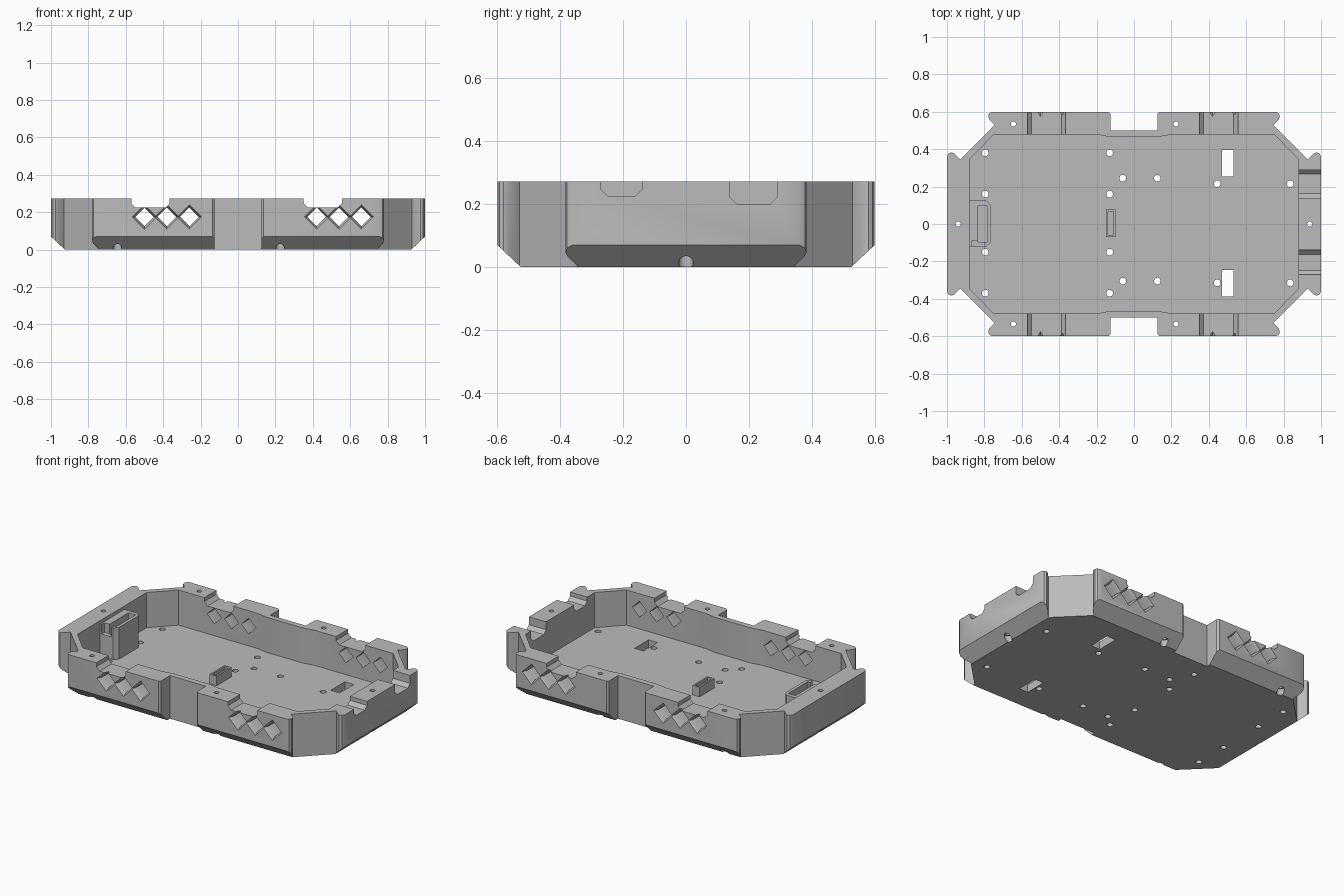
import bpy, bmesh, math
from mathutils import Matrix

cube = bpy.data.objects.get("Cube")
if cube:
    bpy.data.objects.remove(cube, do_unlink=True)

grey = bpy.data.materials.new("plain grey")
grey.use_nodes = True
grey.diffuse_color = (0.5, 0.5, 0.5, 1)
grey.node_tree.nodes["Principled BSDF"].inputs["Base Color"].default_value = (0.5, 0.5, 0.5, 1)

TOP, FLOOR = 0.272, 0.05


def add_object(name, bm):
    bmesh.ops.recalc_face_normals(bm, faces=bm.faces[:])
    mesh = bpy.data.meshes.new(name)
    bm.to_mesh(mesh)
    bm.free()
    mesh.materials.append(grey)
    obj = bpy.data.objects.new(name, mesh)
    bpy.context.collection.objects.link(obj)
    return obj


def loft(bm, rings):
    """Skin a list of equal-length rings and cap both ends."""
    loops = [[bm.verts.new(p) for p in ring] for ring in rings]
    n = len(loops[0])
    for a, b in zip(loops, loops[1:]):
        for i in range(n):
            bm.faces.new((a[i], a[(i + 1) % n], b[(i + 1) % n], b[i]))
    bm.faces.new(loops[0][::-1])
    bm.faces.new(loops[-1])


def upright(bm, pts, z0, z1):
    loft(bm, [[(x, y, z) for x, y in pts] for z in (z0, z1)])


def box(bm, x0, x1, y0, y1, z0, z1):
    upright(bm, [(x0, y0), (x1, y0), (x1, y1), (x0, y1)], z0, z1)


def drill(bm, x, y, r, z0, z1):
    ring = [(x + r * math.cos(math.tau * i / 20), y + r * math.sin(math.tau * i / 20))
            for i in range(20)]
    upright(bm, ring, z0, z1)


def mirror_quarter(q):
    half = q + [(x, -y) for x, y in reversed(q)]
    return half + [(-x, y) for x, y in reversed(half)]


def cut(target, bm):
    cutter = add_object("cutter", bm)
    cutter.hide_render = True
    mod = target.modifiers.new("cut", "BOOLEAN")
    mod.operation, mod.solver, mod.object = "DIFFERENCE", "EXACT", cutter
    bpy.ops.object.select_all(action="DESELECT")
    bpy.context.view_layer.objects.active = target
    target.select_set(True)
    bpy.ops.object.modifier_apply(modifier=mod.name)
    bpy.data.objects.remove(cutter, do_unlink=True)


# Outer body outline, with waist recesses and flared corner tips
outer = [(0.125, 0.5), (0.125, 0.588), (0.137, 0.6), (0.755, 0.6), (0.772, 0.594),
         (0.78, 0.58), (0.775, 0.56), (0.745, 0.53), (0.93, 0.345), (0.962, 0.377),
         (0.975, 0.383), (0.99, 0.378), (1.0, 0.362)]
bm = bmesh.new()
upright(bm, mirror_quarter(outer), 0, TOP)
tray = add_object("tray_body", bm)

# Inner cavity
inner = [(0.125, 0.465), (0.2, 0.478), (0.75, 0.478), (0.88, 0.345)]
bm = bmesh.new()
upright(bm, mirror_quarter(inner), FLOOR, TOP + 0.1)
cut(tray, bm)

# Sloped lower edges on all four sides
wedge = [(-0.085, -0.01), (0.02, 0.0887), (0.02, -0.01)]
for s in (-1, 1):
    bm = bmesh.new()
    loft(bm, [[(x, s * (0.6 + d), z) for d, z in wedge] for x in (-0.9, 0.9)])
    cut(tray, bm)
    bm = bmesh.new()
    loft(bm, [[(s * (1 + d), y, z) for d, z in wedge] for y in (-0.5, 0.5)])
    cut(tray, bm)


# Cable notches in the rims
def notch(a, b, z):
    c = 0.022
    return [(a, TOP + 0.05), (a, z + c), (a + c, z), (b - c, z), (b, z + c), (b, TOP + 0.05)]


for a, b in ((-0.57, -0.365), (0.35, 0.555)):
    for y in (-0.54, 0.54):
        bm = bmesh.new()
        loft(bm, [[(x, y + d, z) for x, z in notch(a, b, 0.225)] for d in (-0.1, 0.1)])
        cut(tray, bm)
for a, b, z in ((0.14, 0.29, 0.2), (-0.27, -0.14, 0.225)):
    bm = bmesh.new()
    loft(bm, [[(x, y, h) for y, h in notch(a, b, z)] for x in (0.8, 1.1)])
    cut(tray, bm)

# Diamond openings through the long walls, flared on the outside
for x in (-0.5, -0.38, -0.26, 0.42, 0.54, 0.66):
    for s in (-1, 1):
        bm = bmesh.new()
        rings = [[(x + r, s * y, 0.175), (x, s * y, 0.175 + r),
                  (x - r, s * y, 0.175), (x, s * y, 0.175 - r)]
                 for y, r in ((0.4, 0.05), (0.575, 0.05), (0.61, 0.071))]
        loft(bm, rings)
        cut(tray, bm)

# Floor holes and rectangular windows
bm = bmesh.new()
for x in (-0.795, -0.13):
    for y in (-0.37, -0.15, 0.16, 0.38):
        drill(bm, x, y, 0.018, -0.05, 0.1)
for xs, ys in (((-0.06, 0.125), (-0.305, 0.245)), ((0.445, 0.835), (-0.315, 0.215))):
    for x in xs:
        for y in ys:
            drill(bm, x, y, 0.018, -0.05, 0.1)
for y in (-0.317, 0.325):
    box(bm, 0.47, 0.533, y - 0.07, y + 0.07, -0.05, 0.1)
cut(tray, bm)

# Rim bolt holes with wider sockets underneath
bolts = [(x, y) for x in (-0.645, 0.225) for y in (-0.535, 0.535)] + [(-0.94, 0), (0.94, 0)]
for r, z0, z1 in ((0.014, -0.05, 0.4), (0.023, -0.05, 0.04)):
    bm = bmesh.new()
    for x, y in bolts:
        drill(bm, x, y, r, z0, z1)
    cut(tray, bm)

# Slotted bracket on the inner end wall
bm = bmesh.new()
upright(bm, [(-0.885, -0.12), (-0.79, -0.12), (-0.765, -0.095), (-0.765, 0.1),
             (-0.79, 0.125), (-0.885, 0.125)], FLOOR - 0.005, 0.25)
bracket = add_object("end_bracket", bm)
bm = bmesh.new()
box(bm, -0.835, -0.785, -0.095, 0.1, 0.17, 0.4)
cut(bracket, bm)
bm = bmesh.new()
box(bm, -0.87, -0.8, -0.2, -0.09, 0.19, 0.4)
cut(bracket, bm)

# Small raised socket on the floor
bm = bmesh.new()
box(bm, -0.15, -0.1, -0.07, 0.078, FLOOR - 0.005, 0.11)
socket = add_object("floor_socket", bm)
bm = bmesh.new()
box(bm, -0.14, -0.11, -0.06, 0.068, 0.09, 0.2)
cut(socket, bm)

# Smooth only the rounded areas
for obj in (tray, bracket, socket):
    bpy.ops.object.select_all(action="DESELECT")
    bpy.context.view_layer.objects.active = obj
    obj.select_set(True)
    bpy.ops.object.shade_smooth_by_angle(angle=math.radians(35))
